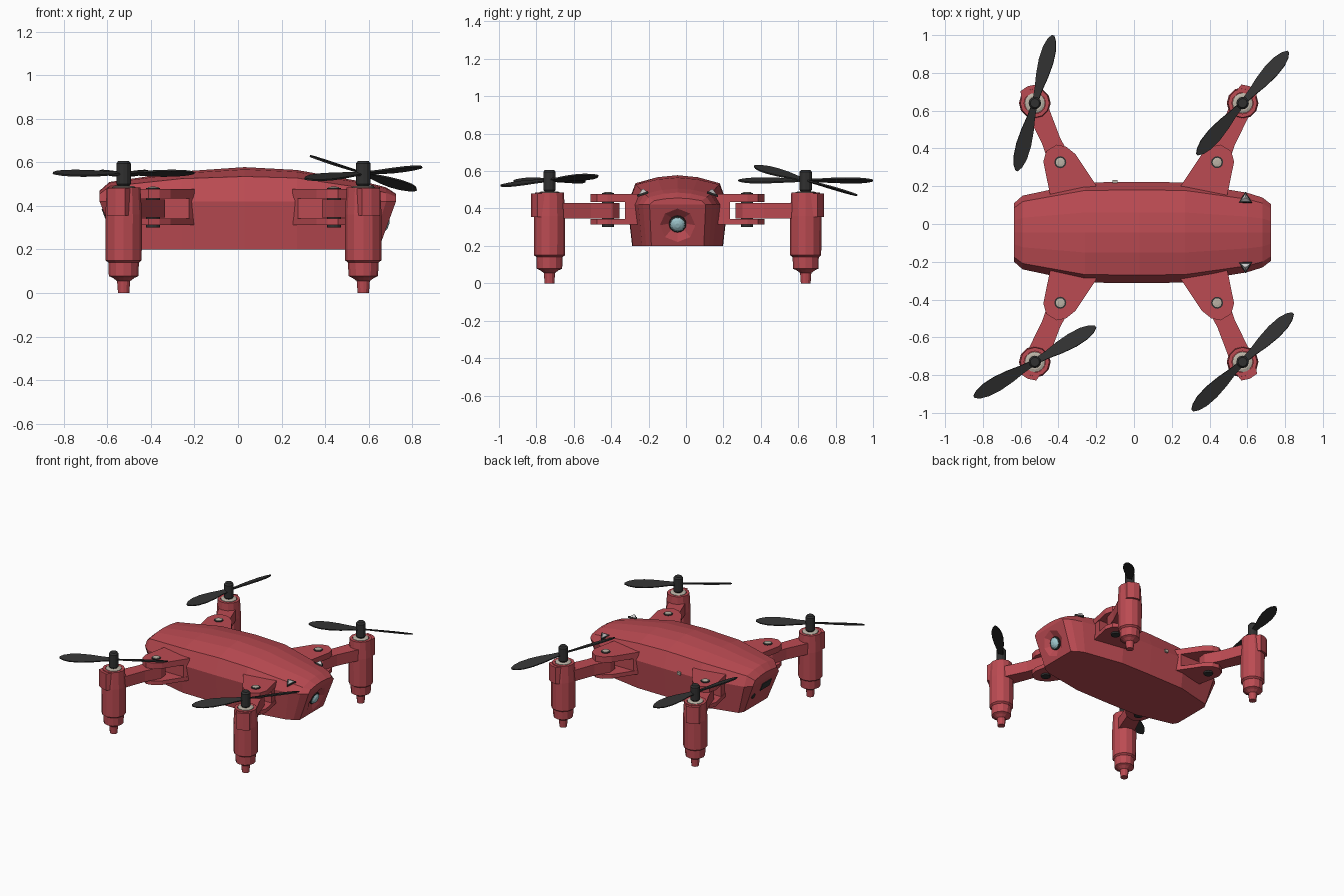
import bpy, bmesh
from math import sin, cos, pi, radians, atan2
from mathutils import Matrix, Vector

if "Cube" in bpy.data.objects:
    bpy.data.objects.remove(bpy.data.objects["Cube"])

CX, CY = 0.025, -0.045   # symmetry centre of the arms


def material(name, r, g, b):
    m = bpy.data.materials.new(name)
    m.diffuse_color = (r, g, b, 1)
    m.use_nodes = True
    m.node_tree.nodes["Principled BSDF"].inputs["Base Color"].default_value = m.diffuse_color
    return m


RED = material("red", 0.5, 0.07, 0.085)
BLACK = material("black", 0.03, 0.03, 0.03)
METAL = material("metal", 0.5, 0.45, 0.38)
WHITE = material("white", 0.75, 0.75, 0.75)
GLASS = material("glass", 0.35, 0.58, 0.62)


def make(name, bm, mat, matrix=Matrix()):
    bmesh.ops.recalc_face_normals(bm, faces=bm.faces)
    me = bpy.data.meshes.new(name)
    bm.to_mesh(me)
    bm.free()
    me.transform(matrix)
    me.materials.append(mat)
    ob = bpy.data.objects.new(name, me)
    bpy.context.collection.objects.link(ob)
    return ob


def loft(name, rings, mat, matrix=Matrix()):
    """Skin closed rings of points and cap both ends."""
    bm = bmesh.new()
    vs = [[bm.verts.new(p) for p in r] for r in rings]
    n = len(vs[0])
    for a, b in zip(vs, vs[1:]):
        for i in range(n):
            j = (i + 1) % n
            bm.faces.new((a[i], a[j], b[j], b[i]))
    bm.faces.new(vs[0])
    bm.faces.new(vs[-1])
    return make(name, bm, mat, matrix)


def prism(name, pts, z0, z1, mat, matrix=Matrix()):
    return loft(name, [[(x, y, z) for x, y in pts] for z in (z0, z1)], mat, matrix)


def lathe(name, prof, sides, mat, matrix=Matrix()):
    rings = [[(r * cos(2 * pi * i / sides), r * sin(2 * pi * i / sides), z)
              for i in range(sides)] for r, z in prof]
    return loft(name, rings, mat, matrix)


def box(name, loc, size, mat, rot=Matrix()):
    bm = bmesh.new()
    bmesh.ops.create_cube(bm, size=1)
    return make(name, bm, mat, Matrix.Translation(loc) @ rot @ Matrix.Diagonal((*size, 1)))


# body shell: stations of (x, bottom x, half width, bottom half width, shoulder z, ridge z)
stations = [(-0.635, -0.55, 0.155, 0.14, 0.455, 0.47),
            (-0.59, -0.53, 0.195, 0.175, 0.49, 0.51),
            (-0.26, -0.26, 0.265, 0.24, 0.525, 0.558),
            (0.03, 0.03, 0.268, 0.243, 0.535, 0.578),
            (0.27, 0.27, 0.265, 0.24, 0.528, 0.565),
            (0.60, 0.56, 0.21, 0.19, 0.478, 0.506),
            (0.68, 0.61, 0.185, 0.168, 0.46, 0.485),
            (0.725, 0.645, 0.15, 0.14, 0.442, 0.456)]
bm = bmesh.new()
rings = []
for x, xb, w, wb, zs, zt in stations:
    half = [(xb, wb, 0.2), (x, w, 0.42), (x, w * 0.84, zs), (x, w * 0.4, zs + (zt - zs) * 0.75)]
    ring = half + [(x, 0, zt)] + [(a, -b, c) for a, b, c in reversed(half)]
    rings.append([bm.verts.new((a, b + CY, c)) for a, b, c in ring])
for a, b in zip(rings, rings[1:]):
    for i in range(9):
        j = (i + 1) % 9
        bm.faces.new((a[i], a[j], b[j], b[i]))
for r in (rings[0], rings[-1]):
    bm.faces.new((r[0], r[1], r[7], r[8]))
    bm.faces.new(r[1:8])
body = make("body_shell", bm, RED)

# camera recess in the slanted nose, then lens
nose = Matrix.Translation((0.685, CY, 0.31)) @ Matrix.Rotation(radians(110), 4, 'Y')
cutter = lathe("lens_recess_cutter", [(0.04, -0.03), (0.095, 0.0), (0.115, 0.011)], 8, RED, nose)
cutter.hide_render = True
cutter.hide_viewport = True
cut = body.modifiers.new("recess", 'BOOLEAN')
cut.object = cutter
cut.operation = 'DIFFERENCE'
cut.solver = 'EXACT'
lathe("lens_ring", [(0.046, -0.035), (0.046, -0.015), (0.04, -0.012)], 16, BLACK, nose)
lathe("lens", [(0.039, -0.03), (0.039, -0.011), (0.028, 0.0), (0.012, 0.006)], 16, GLASS, nose)

# lights on the shoulders
for s in (1, -1):
    m = (Matrix.Translation((0.59, CY + s * 0.175, 0.475)) @ Matrix.Rotation(-s * 0.35, 4, 'X')
         @ Matrix.Rotation(s * pi / 2, 4, 'Z'))
    lathe("light_bezel", [(0.042, 0.0), (0.04, 0.012)], 3, BLACK, m)
    lathe("light", [(0.033, 0.01), (0.006, 0.03)], 3, WHITE, m)

# rear ports and side switch
tilt = Matrix.Rotation(radians(-21), 4, 'Y')
box("rear_port", (-0.609, CY - 0.03, 0.36), (0.014, 0.11, 0.06), BLACK, tilt)
lathe("rear_button", [(0.02, -0.008), (0.02, 0.008)], 10, BLACK,
      Matrix.Translation((-0.592, 0.05, 0.315)) @ Matrix.Rotation(radians(-111), 4, 'Y'))
box("side_switch", (-0.1, CY + 0.268, 0.42), (0.025, 0.02, 0.02), METAL)

# four arms: bracket, screw, arm, motor pod, propeller
bracket = [(0.225, 0.18), (0.465, 0.18), (0.505, 0.375), (0.49, 0.43), (0.435, 0.465),
           (0.385, 0.455), (0.335, 0.415), (0.225, 0.25)]
root = [(0.225, 0.18), (0.46, 0.18), (0.482, 0.28), (0.25, 0.28), (0.225, 0.25)]
hinge, motor = Vector((0.415, 0.372)), Vector((0.55, 0.685))
along = (motor - hinge).normalized()
side = Vector((along.y, -along.x))
arm = [hinge - along * 0.055 + side * 0.03, hinge + side * 0.06, hinge + along * 0.12 + side * 0.05,
       motor + side * 0.06, motor - side * 0.06, hinge + along * 0.12 - side * 0.05,
       hinge - side * 0.06, hinge - along * 0.055 - side * 0.03]
pod = [(0.026, 0.0), (0.03, 0.055), (0.05, 0.07), (0.068, 0.078), (0.07, 0.14), (0.083, 0.15),
       (0.084, 0.36), (0.077, 0.485), (0.057, 0.485), (0.057, 0.45)]
widths = [(0.02, 0.016), (0.08, 0.022), (0.15, 0.034), (0.23, 0.041), (0.30, 0.037),
          (0.345, 0.024), (0.372, 0.006)]
blade = [(r, w) for r, w in widths] + [(r, -w) for r, w in reversed(widths)]
# propeller heading and tilt for each corner
spin = {(-1, 1): (75, 0), (1, 1): (48.5, 12), (-1, -1): (30, 0), (1, -1): (44, -4)}

for (sx, sy), (heading, dip) in spin.items():
    tag = ("rear" if sx < 0 else "front") + ("_left" if sy > 0 else "_right")
    M = Matrix.Translation((CX, CY, 0)) @ Matrix.Diagonal((sx, sy, 1, 1))
    prism(tag + "_bracket_top", bracket, 0.435, 0.478, RED, M)
    prism(tag + "_bracket_bottom", bracket, 0.313, 0.343, RED, M)
    prism(tag + "_bracket_root", root, 0.34, 0.438, RED, M)
    H = M @ Matrix.Translation((*hinge, 0))
    lathe(tag + "_screw_ring", [(0.032, 0.3), (0.032, 0.482)], 12, BLACK, H)
    lathe(tag + "_screw", [(0.024, 0.47), (0.024, 0.486), (0.012, 0.488)], 12, METAL, H)
    prism(tag + "_arm", [tuple(p) for p in arm], 0.347, 0.43, RED, M)

    P = M @ Matrix.Translation((*motor, 0))
    lathe(tag + "_motor_pod", pod, 12, RED, P)
    collar = [(0.05, -0.055), (0.088, -0.045), (0.097, 0), (0.088, 0.045), (0.05, 0.055)]
    prism(tag + "_pod_collar", collar, 0.355, 0.48, RED,
          P @ Matrix.Rotation(atan2(along.y, along.x), 4, 'Z'))
    lathe(tag + "_motor", [(0.054, 0.44), (0.054, 0.487), (0.04, 0.492)], 16, METAL, P)

    lathe(tag + "_hub", [(0.022, 0.485), (0.033, 0.5), (0.033, 0.595), (0.024, 0.607)], 12, BLACK, P)
    at = Matrix.Translation((CX + sx * motor.x, CY + sy * motor.y, 0.55))
    R = at @ Matrix.Rotation(radians(heading), 4, 'Z') @ Matrix.Rotation(radians(dip), 4, 'Y')
    for k in (0, 1):
        prism(tag + "_blade", blade, -0.004, 0.004, BLACK,
              R @ Matrix.Rotation(pi * k, 4, 'Z') @ Matrix.Rotation(radians(-18), 4, 'X'))
